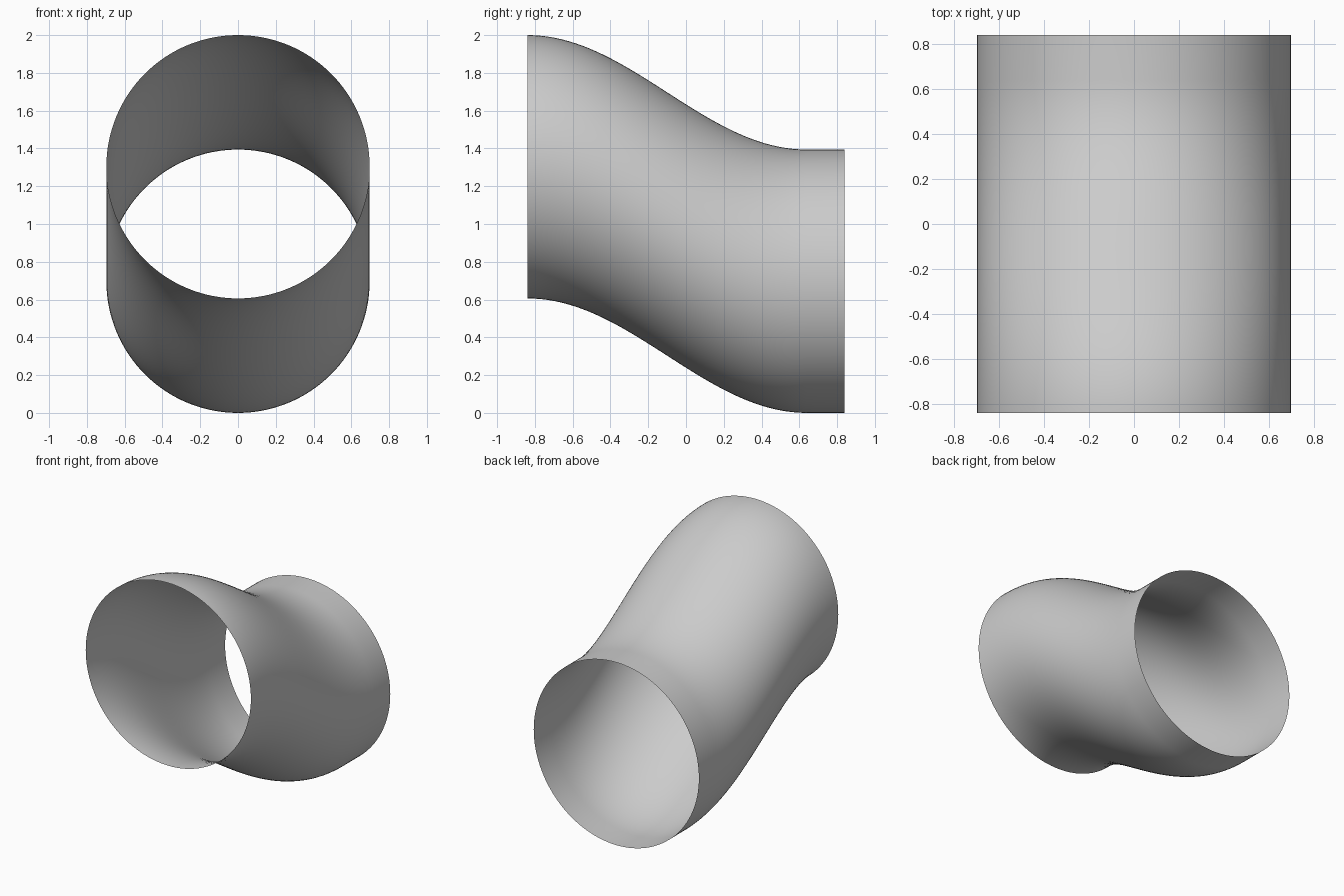
import bpy
import bmesh
import math

cube = bpy.data.objects.get("Cube")
if cube:
    bpy.data.objects.remove(cube, do_unlink=True)

RADIUS = 0.697
FRONT, BEND_END, BACK = -0.84, 0.64, 0.84
DROP = 2 - 2 * RADIUS
SIDES, STEPS = 128, 40

# Plain grey material
grey = bpy.data.materials.new("grey")
grey.use_nodes = True
colour = (0.6, 0.6, 0.6, 1)
grey.diffuse_color = colour
grey.node_tree.nodes["Principled BSDF"].inputs["Base Color"].default_value = colour


def centre_height(y):
    """S-shaped fall of the tube's axis, then level to the back."""
    t = min((y - FRONT) / (BEND_END - FRONT), 1)
    return RADIUS + DROP * (1 + math.cos(math.pi * t)) / 2


# Open offset duct: upright circles bridged along the axis
bm = bmesh.new()
stations = [FRONT + (BEND_END - FRONT) * i / STEPS for i in range(STEPS + 1)] + [BACK]
rings = []
for y in stations:
    z = centre_height(y)
    angles = [2 * math.pi * k / SIDES for k in range(SIDES)]
    rings.append([bm.verts.new((RADIUS * math.cos(a), y, z + RADIUS * math.sin(a)))
                  for a in angles])
for near, far in zip(rings, rings[1:]):
    for k in range(SIDES):
        n = (k + 1) % SIDES
        bm.faces.new((near[k], near[n], far[n], far[k]))
# Turn the faces outward
for face in bm.faces:
    middle = face.calc_center_median()
    face.normal_update()
    if face.normal.x * middle.x + face.normal.z * (middle.z - centre_height(middle.y)) < 0:
        face.normal_flip()

mesh = bpy.data.meshes.new("offset_duct")
bm.to_mesh(mesh)
bm.free()
mesh.materials.append(grey)
duct = bpy.data.objects.new("offset_duct", mesh)
bpy.context.collection.objects.link(duct)

bpy.context.view_layer.objects.active = duct
duct.select_set(True)
bpy.ops.object.shade_smooth_by_angle(angle=math.radians(40))
